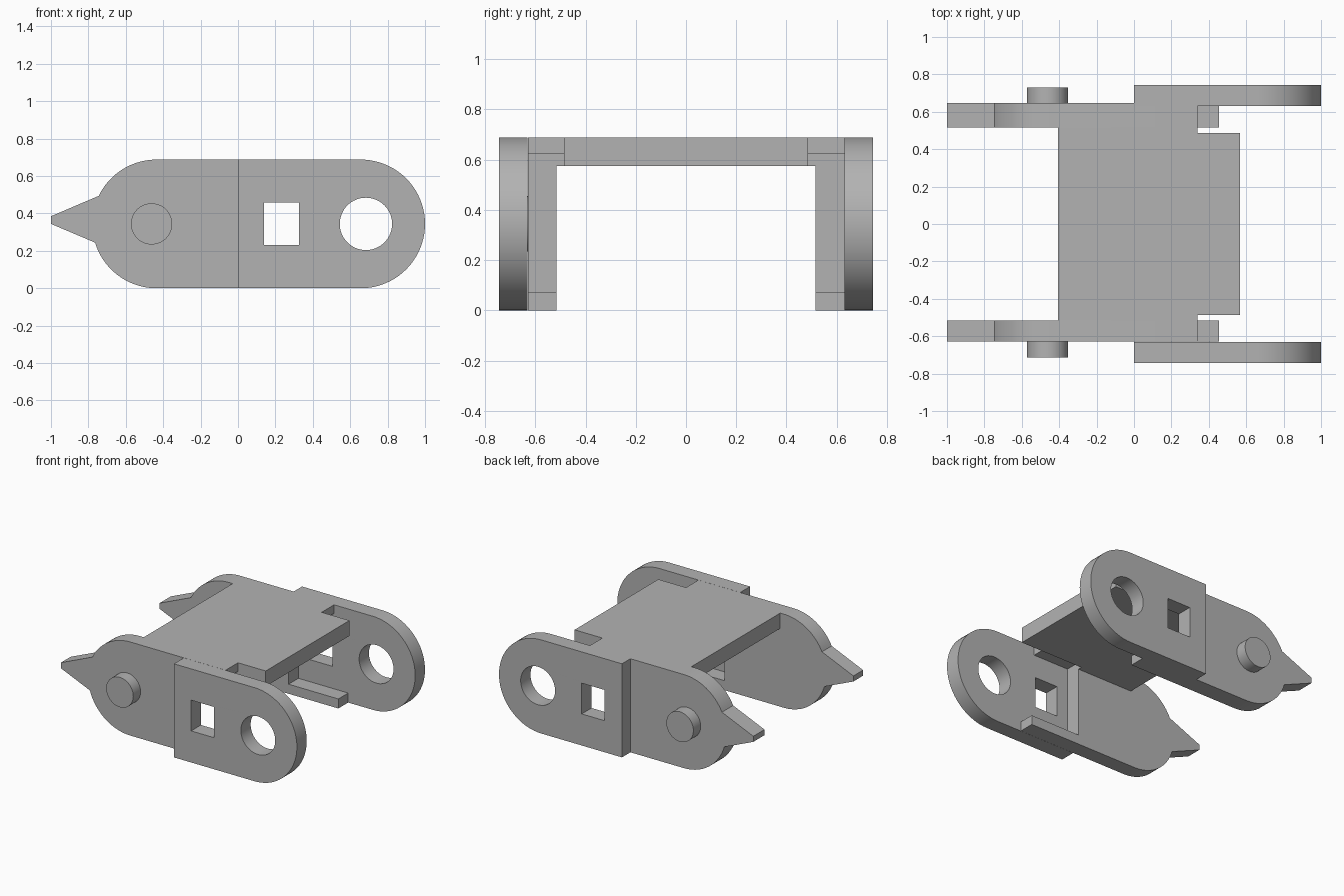
import bpy, bmesh
from math import sin, cos, pi, radians, asin
from mathutils import Matrix

cube = bpy.data.objects.get("Cube")
if cube:
    bpy.data.objects.remove(cube, do_unlink=True)

grey = bpy.data.materials.new("plain grey")
grey.use_nodes = True
colour = (0.45, 0.45, 0.45, 1)
grey.diffuse_color = colour
grey.node_tree.nodes["Principled BSDF"].inputs["Base Color"].default_value = colour

H = 0.688          # overall height
R = H / 2          # radius of the rounded ends
ROOF_Z = 0.575     # underside of the deck
LIP_Z = 0.625      # ceiling of the side pockets
STEP = 0.63        # where inner and outer plates meet
INNER = 0.516      # inside face of the inner plates
parts = []


def arc(cx, cz, r, start, end, n=40):
    return [(cx + r * cos(start + (end - start) * i / n),
             cz + r * sin(start + (end - start) * i / n)) for i in range(n + 1)]


def circle(cx, cz, r, n=64):
    return arc(cx, cz, r, 0, 2 * pi, n)[:-1]


def rect(x0, x1, z0, z1):
    return [(x0, z0), (x1, z0), (x1, z1), (x0, z1)]


def extrude(name, loops, lo, hi, upright=True):
    """Extrude an outline with holes along y (upright) or along z."""
    curve = bpy.data.curves.new(name + "_outline", "CURVE")
    curve.dimensions = "2D"
    curve.fill_mode = "BOTH"
    curve.extrude = (hi - lo) / 2
    for loop in loops:
        spline = curve.splines.new("POLY")
        spline.points.add(len(loop) - 1)
        for point, (a, b) in zip(spline.points, loop):
            point.co = (a, b, 0, 1)
        spline.use_cyclic_u = True
    temp = bpy.data.objects.new(name + "_outline", curve)
    bpy.context.collection.objects.link(temp)
    graph = bpy.context.evaluated_depsgraph_get()
    mesh = bpy.data.meshes.new_from_object(temp.evaluated_get(graph))
    bpy.data.objects.remove(temp, do_unlink=True)
    bpy.data.curves.remove(curve)

    mid = (lo + hi) / 2
    if upright:
        place = Matrix.Translation((0, mid, 0)) @ Matrix.Rotation(pi / 2, 4, "X")
    else:
        place = Matrix.Translation((0, 0, mid))
    bm = bmesh.new()
    bm.from_mesh(mesh)
    bm.transform(place)
    bmesh.ops.remove_doubles(bm, verts=bm.verts, dist=1e-5)
    bmesh.ops.recalc_face_normals(bm, faces=bm.faces)
    bm.to_mesh(mesh)
    bm.free()
    mesh.name = name
    mesh.materials.clear()
    mesh.materials.append(grey)
    obj = bpy.data.objects.new(name, mesh)
    bpy.context.collection.objects.link(obj)
    parts.append(obj)


# Outer plate: rounded end, round hole and square window
outer = [(0, H), (0, 0)] + arc(1 - R, R, R, -pi / 2, pi / 2)
outer_loops = [outer, circle(0.684, R, 0.14), rect(0.14, 0.327, 0.232, 0.458)]

# Inner plate: rounded end with a pointed tail, and a pocket between two rails
cx = -0.435
upper, lower = asin(0.15 / R), asin(0.1 / R)
inner = arc(cx, R, R, pi / 2, pi - upper, 24)
inner += [(-1, 0.385), (-1, 0.344)]
inner += arc(cx, R, R, pi + lower, 1.5 * pi, 24)
inner += [(0.455, 0), (0.455, 0.07), (0.05, 0.07),
          (0.05, LIP_Z), (0.34, LIP_Z), (0.34, H)]

# The back inner plate is slightly thicker than the front one
for side, sign, face in (("front", -1, 0.629), ("back", 1, 0.646)):
    def both(name, loops, a, b):
        extrude(side + "_" + name, loops, *sorted((sign * a, sign * b)))
    both("outer_plate", outer_loops, STEP, 0.744)
    both("inner_plate", [inner], INNER, face)
    both("pivot_peg", [circle(-0.462, R, 0.11)], face - 0.01, face + 0.085)
    both("deck_lip", [rect(0.05, 0.34, LIP_Z, H)], 0.486, INNER)

# Deck joining the two sides, narrower past the pockets
half = [(-0.405, INNER), (0.05, INNER), (0.05, 0.486), (0.566, 0.486)]
deck = half + [(x, -y) for x, y in reversed(half)]
extrude("deck", [deck], ROOF_Z, H, upright=False)

# Smooth the round walls and keep the corners sharp
bpy.ops.object.select_all(action="DESELECT")
for obj in parts:
    obj.select_set(True)
bpy.context.view_layer.objects.active = parts[0]
bpy.ops.object.shade_smooth_by_angle(angle=radians(25))
